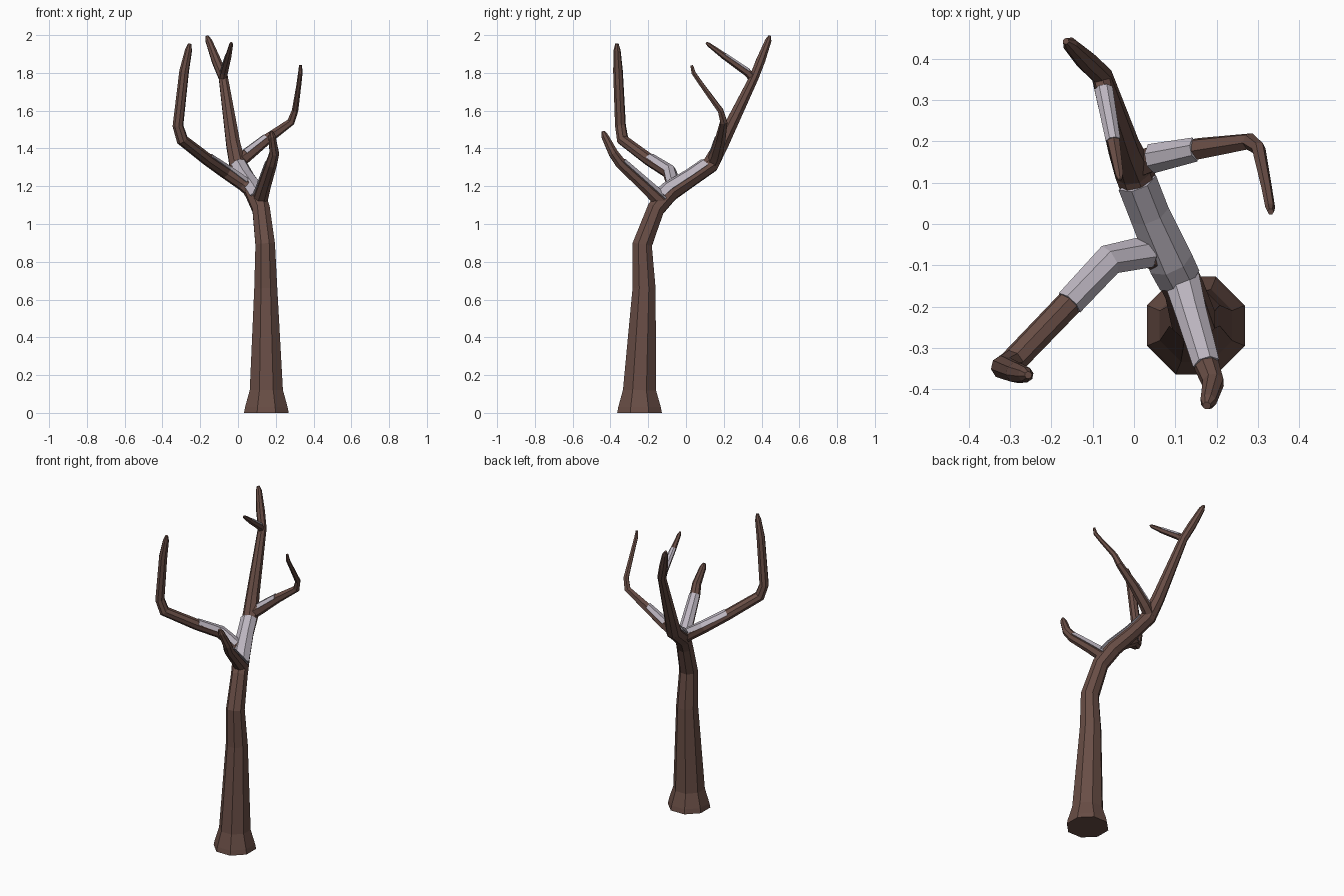
import bpy, bmesh
from math import sin, cos, pi, radians
from mathutils import Vector

if "Cube" in bpy.data.objects:
    bpy.data.objects.remove(bpy.data.objects["Cube"])


def material(name, color):
    m = bpy.data.materials.new(name)
    m.diffuse_color = color
    m.use_nodes = True
    m.node_tree.nodes["Principled BSDF"].inputs["Base Color"].default_value = m.diffuse_color
    return m


BARK = material("bark", (0.14, 0.075, 0.06, 1))
SNOW = material("snow", (0.50, 0.46, 0.52, 1))


def tangents(pts):
    n = len(pts)
    return [((pts[min(i + 1, n - 1)] - pts[i]).normalized() * (i < n - 1)
             + (pts[i] - pts[max(i - 1, 0)]).normalized() * (i > 0)).normalized()
            for i in range(n)]


def loft(name, rings, mat):
    bm = bmesh.new()
    loops = [[bm.verts.new(p) for p in ring] for ring in rings]
    k = len(loops[0])
    for a, b in zip(loops, loops[1:]):
        for i in range(k):
            j = (i + 1) % k
            bm.faces.new((a[i], a[j], b[j], b[i]))
    bm.faces.new(loops[0][::-1])
    bm.faces.new(loops[-1])
    bmesh.ops.recalc_face_normals(bm, faces=bm.faces)
    me = bpy.data.meshes.new(name)
    bm.to_mesh(me)
    bm.free()
    me.materials.append(mat)
    ob = bpy.data.objects.new(name, me)
    bpy.context.collection.objects.link(ob)
    return ob


def limb(name, path, sides=8, flat_base=False):
    """Tapered faceted tube; path rows are x, y, z, radius."""
    pts = [Vector(p[:3]) for p in path]
    tans = tangents(pts)
    if flat_base:
        tans[0] = tans[1] = Vector((0, 0, 1))
    u = Vector((1, 0, 0))
    rings = []
    for p, t, row in zip(pts, tans, path):
        u = (u - t * u.dot(t)).normalized()
        v = t.cross(u)
        rings.append([p + (u * cos(a) + v * sin(a)) * row[3]
                      for a in (2 * pi * (i + .5) / sides for i in range(sides))])
    return loft(name, rings, BARK)


def snow(name, path):
    """Thin shell lying on the upper side of a limb."""
    pts = [Vector(p[:3]) for p in path]
    rings = []
    for p, t, row in zip(pts, tangents(pts), path):
        up = (Vector((0, 0, 1)) - t * t.z).normalized()
        side = t.cross(up)
        arc = [radians(d) for d in (-68, -23, 23, 68)]
        at = lambda a, s: p + (up * cos(a) + side * sin(a)) * row[3] * s
        rings.append([at(a, 1.14) for a in arc] + [at(a, 0.9) for a in arc[::-1]])
    return loft(name, rings, SNOW)


# trunk and main stem up to the highest tip
limb("trunk", [
    (.15, -.246, 0, .128), (.15, -.246, .03, .122), (.15, -.246, .12, .095),
    (.147, -.222, .66, .066), (.144, -.232, .89, .056), (.122, -.16, 1.08, .050),
    (.085, -.085, 1.17, .052), (.035, .03, 1.245, .046), (-.002, .13, 1.315, .047),
    (-.025, .187, 1.42, .040), (-.078, .36, 1.775, .026),
    (-.115, .395, 1.865, .026), (-.155, .435, 1.97, .018), (-.165, .443, 1.995, .008)],
    flat_base=True)

# side branches
left = [(.09, -.09, 1.16, .038), (.03, -.068, 1.21, .037), (-.065, -.09, 1.275, .036),
        (-.16, -.195, 1.34, .033), (-.295, -.335, 1.445, .032), (-.318, -.347, 1.52, .029),
        (-.285, -.36, 1.81, .026), (-.262, -.365, 1.92, .019), (-.256, -.366, 1.955, .009)]
limb("left_branch", left)

front = [(.115, -.13, 1.12, .042), (.14, -.22, 1.205, .036), (.177, -.345, 1.32, .031),
         (.192, -.385, 1.375, .027), (.18, -.43, 1.465, .020), (.176, -.44, 1.49, .010)]
limb("front_branch", front)

right = [(-.005, .14, 1.32, .036), (.05, .16, 1.365, .034), (.155, .182, 1.45, .028),
         (.28, .2, 1.54, .021), (.302, .183, 1.60, .017), (.322, .085, 1.735, .013),
         (.33, .04, 1.80, .012), (.331, .03, 1.84, .008)]
limb("right_branch", right, 6)

twig = [(-.08, .355, 1.77, .022), (-.073, .325, 1.802, .021), (-.05, .2, 1.89, .017),
        (-.036, .12, 1.95, .011), (-.034, .107, 1.96, .005)]
limb("top_twig", twig, 6)

# snow patches
snow("left_snow", left[1:4])
snow("front_snow", front[0:3])
snow("right_snow", right[1:3])
snow("twig_snow", twig[1:3])
snow("stem_snow", [(.105, -.125, 1.135, .05), (.085, -.085, 1.17, .052),
                   (.035, .03, 1.245, .046), (.004, .11, 1.30, .046)])
